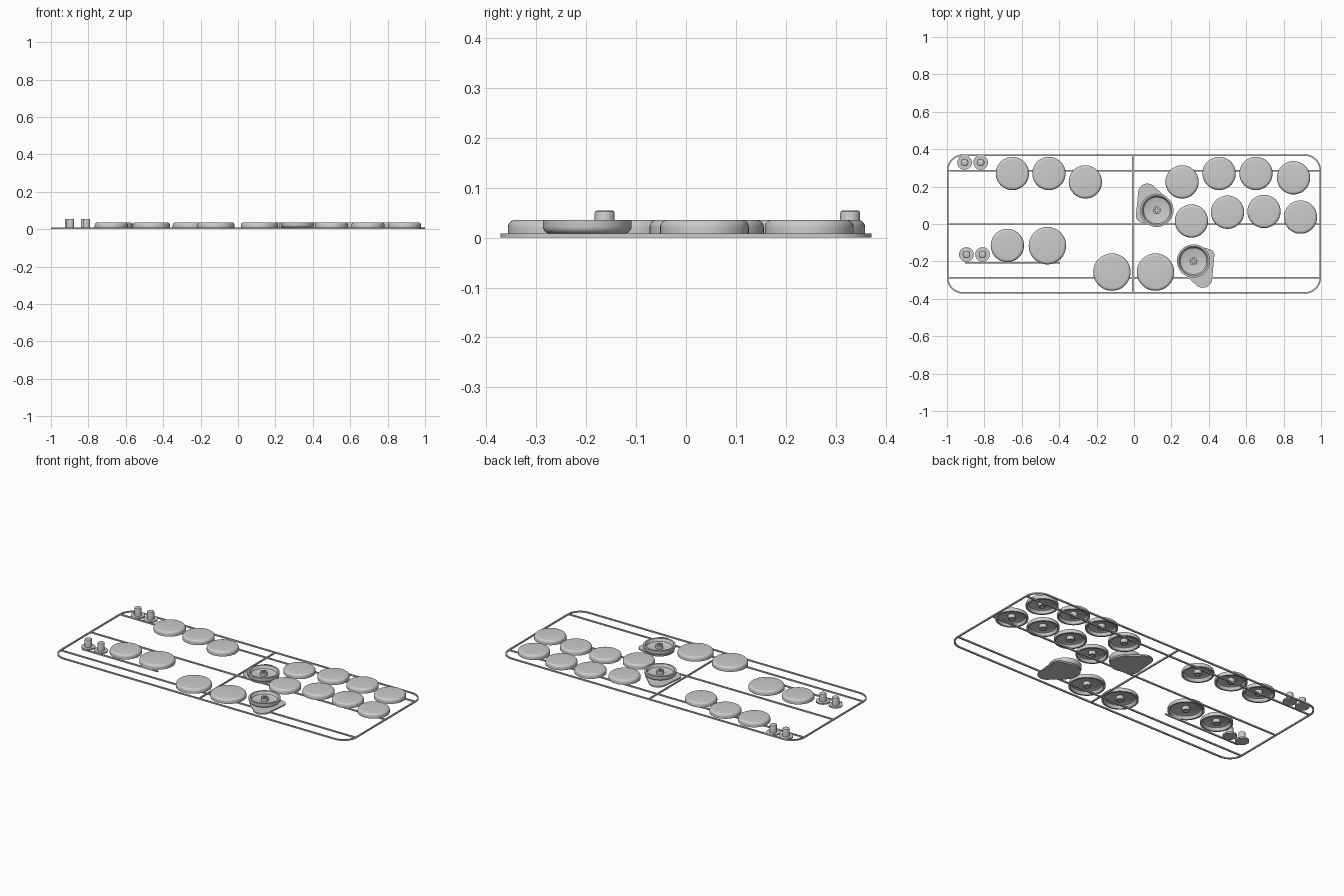
import bpy, bmesh, math
from mathutils import Vector

cube = bpy.data.objects.get("Cube")
if cube:
    bpy.data.objects.remove(cube, do_unlink=True)

grey = bpy.data.materials.new("plain_grey")
grey.use_nodes = True
COLOUR = (0.6, 0.6, 0.6, 1)
grey.diffuse_color = COLOUR
grey.node_tree.nodes["Principled BSDF"].inputs["Base Color"].default_value = COLOUR


def add(name, mesh, loc=(0, 0, 0), flip=False):
    ob = bpy.data.objects.new(name, mesh)
    bpy.context.collection.objects.link(ob)
    ob.location = loc
    if flip:
        ob.rotation_euler.x = math.pi
    return ob


def finish(bm, name):
    bmesh.ops.recalc_face_normals(bm, faces=bm.faces)
    me = bpy.data.meshes.new(name)
    bm.to_mesh(me)
    bm.free()
    me.materials.append(grey)
    me.shade_smooth()
    me.set_sharp_from_angle(angle=math.radians(35))
    return me


def lathe(bm, profile, steps=48):
    verts = [bm.verts.new((r, 0, z)) for r, z in profile]
    edges = [bm.edges.new(p) for p in zip(verts, verts[1:])]
    bmesh.ops.spin(bm, geom=verts + edges, axis=(0, 0, 1), cent=(0, 0, 0),
                   angle=math.tau, steps=steps, use_merge=True)
    bmesh.ops.remove_doubles(bm, verts=bm.verts, dist=1e-5)


def prism(bm, loops, z0, z1):
    """Extrude a flat outline, whose second loop is a hole."""
    edges = []
    for loop in loops:
        vs = [bm.verts.new((x, y, z0)) for x, y in loop]
        edges += [bm.edges.new((vs[i - 1], vs[i])) for i in range(len(vs))]
    res = bmesh.ops.triangle_fill(bm, edges=edges, use_beauty=True)
    faces = [g for g in res["geom"] if isinstance(g, bmesh.types.BMFace)]
    top = bmesh.ops.extrude_face_region(bm, geom=faces, use_keep_orig=True)
    bmesh.ops.translate(bm, vec=(0, 0, z1 - z0),
                        verts=[g for g in top["geom"] if isinstance(g, bmesh.types.BMVert)])


def circle(cx, cy, r, n=32):
    return [(cx + r * math.cos(math.tau * i / n), cy + r * math.sin(math.tau * i / n))
            for i in range(n)]


def hull(points):
    pts = sorted(points)

    def half(seq):
        out = []
        for p in seq:
            while len(out) > 1 and ((out[-1][0] - out[-2][0]) * (p[1] - out[-2][1])
                                    - (out[-1][1] - out[-2][1]) * (p[0] - out[-2][0])) <= 1e-9:
                out.pop()
            out.append(p)
        return out[:-1]
    return half(pts) + half(pts[::-1])


def rounded_rect(hx, hy, r):
    return hull([p for sx in (-1, 1) for sy in (-1, 1)
                 for p in circle(sx * (hx - r), sy * (hy - r), r)])


# Hollow cap: dished shell with a cross-slotted stem underneath
H = 0.028


def cap_mesh(name, r):
    bm = bmesh.new()
    b = 0.015
    arc = [(r - b + b * math.cos(a), H - b + b * math.sin(a))
           for a in (math.pi / 2 * i / 6 for i in range(7))]
    inner = [(0, H - 0.006), (r - 0.03, H - 0.007), (r - 0.018, H - 0.012), (r - 0.01, 0)]
    lathe(bm, [(0, H)] + arc[::-1] + [(r, 0)] + inner[::-1])
    w, l = 0.004, 0.013
    cross = [(w, w), (w, l), (-w, l), (-w, w), (-l, w), (-l, -w),
             (-w, -w), (-w, -l), (w, -l), (w, -w), (l, -w), (l, w)]
    prism(bm, [circle(0, 0, 0.021), cross], 0, H - 0.006)
    return finish(bm, name)


small_cap = cap_mesh("small_cap", 0.089)
large_cap = cap_mesh("large_cap", 0.1)
BASE = 0.008

small = [(-.65, .27), (-.455, .27), (-.26, .225), (.257, .225), (.455, .27), (.652, .27),
         (.853, .247), (.307, .016), (.5, .063), (.695, .067), (.89, .037), (-.677, -.115)]
large = [(-.463, -.116), (-.118, -.257), (.115, -.257)]
for x, y in small:
    add("small_button", small_cap, (x, y, BASE))
for x, y in large:
    add("large_button", large_cap, (x, y, BASE))

# Upturned caps on rounded plates, the second turned half way round
bm = bmesh.new()
prism(bm, [hull(circle(-.05, .093, .05) + circle(-.077, -.03, .035)
                + circle(0, 0, .084))], 0, BASE)
plate = finish(bm, "stick_plate")
for x, y, turn in ((.122, .073, 0), (.318, -.198, math.pi)):
    add("stick_cup", small_cap, (x, y, BASE + H), flip=True)
    add("stick_plate", plate, (x, y, 0)).rotation_euler.z = turn

# Small knobs: thin flange with a round-topped post
bm = bmesh.new()
lathe(bm, [(0, 0), (.039, 0), (.039, .008), (.02, .008), (.02, .049),
           (.0185, .053), (.015, .055), (0, .055)], 32)
knob = finish(bm, "knob")
for x, y in ((-.906, .329), (-.82, .329), (-.896, -.163), (-.81, -.163)):
    add("knob", knob, (x, y, 0))

# Outer frame
T = 0.008
bm = bmesh.new()
prism(bm, [rounded_rect(1, .372, .085), rounded_rect(1 - T, .372 - T, .085 - T)], 0, T)
add("outer_frame", finish(bm, "outer_frame"))


# Inner rails
def rail(name, x0, y0, x1, y1):
    bm = bmesh.new()
    h = T / 2
    prism(bm, [[(x0 - h, y0 - h), (x1 + h, y0 - h), (x1 + h, y1 + h), (x0 - h, y1 + h)]], 0, T)
    add(name, finish(bm, name))


for name, y in (("back_rail", .285), ("middle_rail", 0), ("front_rail", -.288)):
    rail(name, -.994, y, .994, y)
rail("cross_rail", -.006, -.368, -.006, .368)
rail("short_rail", -.9, -.207, -.4, -.207)
